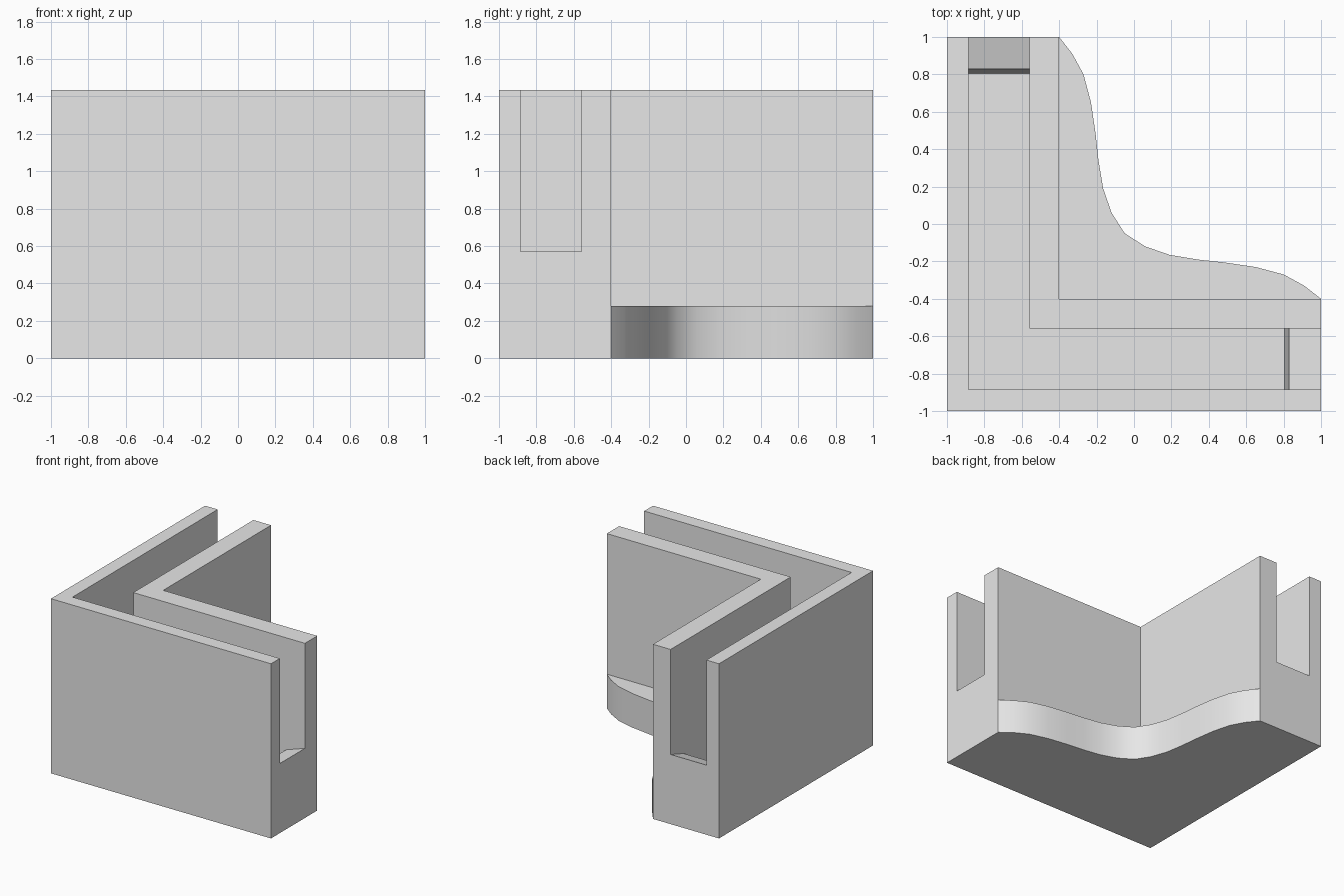
import bpy, bmesh
from mathutils import Matrix

cube = bpy.data.objects.get("Cube")
if cube:
    bpy.data.objects.remove(cube, do_unlink=True)

HEIGHT = 1.435
PLATE = 0.28             # thickness of the curved foot plate
OUTER, INNER = -0.885, -0.56   # sides of the channel
WALL = -0.4              # inside face of the inner wall

gray = bpy.data.materials.new("plain_gray")
gray.use_nodes = True
gray.diffuse_color = (0.8, 0.8, 0.8, 1)
gray.node_tree.nodes["Principled BSDF"].inputs["Base Color"].default_value = (0.8, 0.8, 0.8, 1)


def prism(name, points, offset):
    """Extrude a closed 3D outline along an offset into a solid."""
    bm = bmesh.new()
    face = bm.faces.new([bm.verts.new(p) for p in points])
    ext = bmesh.ops.extrude_face_region(bm, geom=[face])
    moved = [v for v in ext["geom"] if isinstance(v, bmesh.types.BMVert)]
    bmesh.ops.translate(bm, verts=moved, vec=offset)
    bmesh.ops.recalc_face_normals(bm, faces=bm.faces)
    mesh = bpy.data.meshes.new(name)
    bm.to_mesh(mesh)
    bm.free()
    mesh.materials.append(gray)
    obj = bpy.data.objects.new(name, mesh)
    bpy.context.collection.objects.link(obj)
    return obj


def cut(target, cutter):
    """Subtract the cutter from the target and discard it."""
    cutter.hide_render = True
    mod = target.modifiers.new("cut", "BOOLEAN")
    mod.operation = "DIFFERENCE"
    mod.solver = "EXACT"
    mod.object = cutter
    bpy.context.view_layer.objects.active = target
    bpy.ops.object.modifier_apply(modifier=mod.name)
    bpy.data.objects.remove(cutter, do_unlink=True)


# Full footprint: square outer corner, S-curved inner edge mirrored on the diagonal
half = [(WALL, 1), (-0.33, 0.91), (-0.27, 0.8), (-0.23, 0.65), (-0.205, 0.48),
        (-0.19, 0.34), (-0.165, 0.19), (-0.12, 0.06), (-0.05, -0.05)]
curve = half + [(y, x) for x, y in reversed(half[:-1])]
outline = curve + [(1, -1), (-1, -1), (-1, 1)]
bracket = prism("corner_bracket", [(x, y, 0) for x, y in outline], (0, 0, HEIGHT))

# Clear the space above the foot plate, leaving the L-shaped walls
box = [(WALL, WALL), (1.2, WALL), (1.2, 1.2), (WALL, 1.2)]
cut(bracket, prism("plate_cutter", [(x, y, PLATE) for x, y in box], (0, 0, 2)))

# Channel along each arm, with a raised sloping lip at its open end
channel = [(OUTER, 1.6), (OUTER, PLATE), (0.805, PLATE), (0.83, 0.515),
           (1, 0.572), (1.2, 0.572), (1.2, 1.6)]
width = INNER - OUTER
cut(bracket, prism("side_channel_cutter",
                   [(a, OUTER, z) for a, z in channel], (0, width, 0)))
cut(bracket, prism("back_channel_cutter",
                   [(OUTER, a, z) for a, z in channel], (width, 0, 0)))

# Smooth the curved edge, keep the corners crisp
bpy.ops.object.select_all(action="DESELECT")
bracket.select_set(True)
bpy.context.view_layer.objects.active = bracket
bpy.ops.object.shade_smooth_by_angle(angle=0.5)
